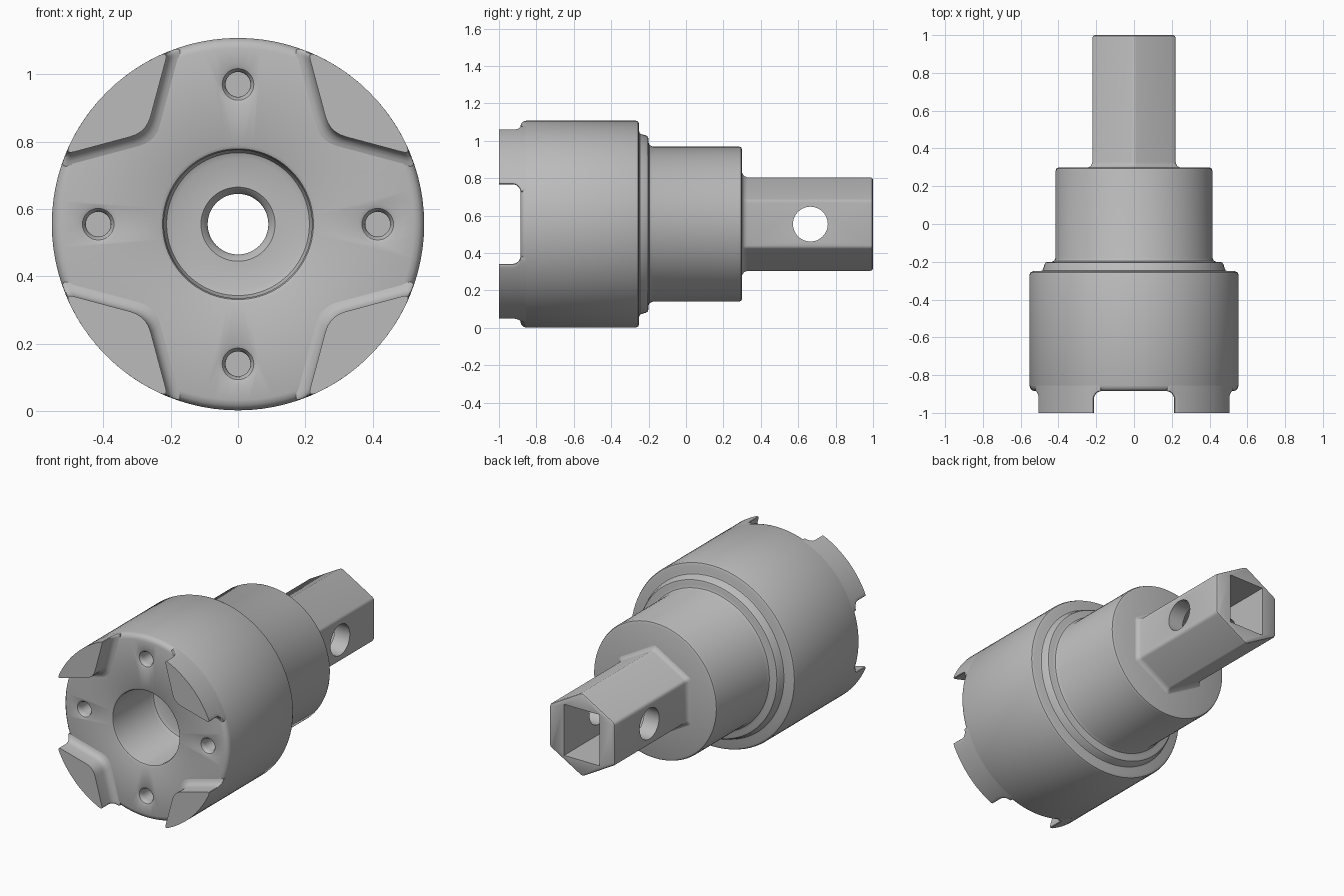
import bpy, bmesh, math
from mathutils import Vector

cube = bpy.data.objects.get("Cube")
if cube:
    bpy.data.objects.remove(cube, do_unlink=True)

AXIS = 0.555   # height of the main axis
R = 0.553      # outer radius

steel = bpy.data.materials.new("plain grey steel")
steel.use_nodes = True
grey = (0.5, 0.5, 0.5, 1)
steel.diffuse_color = grey
steel.node_tree.nodes["Principled BSDF"].inputs["Base Color"].default_value = grey


def loft(name, rings, wrap=False):
    """Skin equal-length rings of (x, y, z); z is measured from the axis."""
    bm = bmesh.new()
    loops = [[bm.verts.new((x, y, z + AXIS)) for x, y, z in ring] for ring in rings]
    pairs = list(zip(loops, loops[1:]))
    if wrap:
        pairs.append((loops[-1], loops[0]))
    else:
        bm.faces.new(loops[0])
        bm.faces.new(loops[-1])
    for a, b in pairs:
        for i in range(len(a)):
            j = (i + 1) % len(a)
            bm.faces.new((a[i], a[j], b[j], b[i]))
    bmesh.ops.recalc_face_normals(bm, faces=bm.faces)
    mesh = bpy.data.meshes.new(name)
    bm.to_mesh(mesh)
    bm.free()
    mesh.materials.append(steel)
    obj = bpy.data.objects.new(name, mesh)
    bpy.context.collection.objects.link(obj)
    return obj


def lathe(name, profile, n=96, cx=0, cz=0, wrap=False):
    """Turn (radius, y) points about a line parallel to y."""
    angles = [2 * math.pi * i / n for i in range(n)]
    rings = [[(cx + r * math.cos(a), y, cz + r * math.sin(a)) for a in angles]
             for r, y in profile]
    return loft(name, rings, wrap)


def rounded(points, radii, steps=5):
    """Round the corners of a closed 2D outline; zero keeps a point."""
    out = []
    for i, (p, r) in enumerate(zip(points, radii)):
        p = Vector(p)
        if r == 0:
            out.append(p)
            continue
        a = p + (Vector(points[i - 1]) - p).normalized() * r
        b = p + (Vector(points[(i + 1) % len(points)]) - p).normalized() * r
        for k in range(steps + 1):
            t = k / steps
            out.append(a * (1 - t) ** 2 + p * 2 * t * (1 - t) + b * t * t)
    return out


def activate(obj):
    bpy.ops.object.select_all(action='DESELECT')
    obj.select_set(True)
    bpy.context.view_layer.objects.active = obj


def cut(obj, cutter):
    activate(obj)
    mod = obj.modifiers.new("cut", 'BOOLEAN')
    mod.operation = 'DIFFERENCE'
    mod.solver = 'EXACT'
    mod.object = cutter
    bpy.ops.object.modifier_apply(modifier=mod.name)
    bpy.data.objects.remove(cutter, do_unlink=True)


def smooth(obj, degrees=32):
    activate(obj)
    bpy.ops.object.shade_smooth_by_angle(angle=math.radians(degrees))


# Turned body: front bore, through hole, stepped outside with eased edges
profile = [
    (0.09, 0.30), (0.09, -0.47), (0.095, -0.485), (0.11, -0.50),
    (0.195, -0.50), (0.212, -0.507), (0.22, -0.525),
    (0.22, -0.87), (0.224, -0.88), (0.234, -0.885),
    (R - 0.03, -0.885), (R - 0.015, -0.881), (R - 0.004, -0.87), (R, -0.855),
    (R, -0.268), (R - 0.005, -0.256), (R - 0.018, -0.25),
    (0.495, -0.25), (0.485, -0.246), (0.48, -0.236), (0.474, -0.214),
    (0.467, -0.204), (0.455, -0.2), (0.435, -0.2), (0.423, -0.195), (0.415, -0.18),
    (0.415, 0.282), (0.41, 0.295), (0.397, 0.30),
]
body = lathe("stepped_body", profile, wrap=True)

# Four blind holes with eased mouths in the front face
for k in range(4):
    a = k * math.pi / 2
    cutter = lathe("hole_cutter",
                   [(0.064, -0.90), (0.06, -0.885), (0.047, -0.88), (0.04, -0.87),
                    (0.037, -0.855), (0.037, -0.74)],
                   32, 0.415 * math.cos(a), 0.415 * math.sin(a))
    cut(body, cutter)
smooth(body)


# Four front lugs: wedge outlines that flare into the face
def lug_ring(y, grow, turn):
    apex = 0.385 - grow / math.sin(math.pi / 3)
    t = (-apex + math.sqrt(apex ** 2 - 4 * (apex ** 2 - R ** 2))) / 2
    end = math.atan2(t * math.sin(math.pi / 3), apex + t / 2)
    arc = [end * (1 - k / 6) for k in range(13)]
    pts = [(apex, 0)] + [(R * math.cos(a), R * math.sin(a)) for a in arc]
    radii = [0.05, 0.025] + [0] * 11 + [0.025]
    c, s = math.cos(turn), math.sin(turn)
    return [(p.x * c - p.y * s, y, p.x * s + p.y * c) for p in rounded(pts, radii)]


LUG = [(-1, 0), (-0.925, 0), (-0.908, 0.004), (-0.895, 0.013),
       (-0.888, 0.024), (-0.884, 0.036), (-0.855, 0.036)]
for k, place in enumerate(("upper_left", "upper_right", "lower_right", "lower_left")):
    turn = math.pi / 4 + k * math.pi / 2
    smooth(loft(place + "_lug", [lug_ring(y, g, turn) for y, g in LUG]))

# Hexagonal shaft with a flared root and eased end
hexagon = [(0.254 * math.sin(k * math.pi / 3), 0.254 * math.cos(k * math.pi / 3))
           for k in range(6)]
outline = rounded(hexagon, [0.014] * 6, 3)
SHAFT = [(0.28, 1.1), (0.3, 1.1), (0.304, 1.06), (0.312, 1.025), (0.328, 1),
         (0.984, 1), (0.995, 0.985), (1, 0.95)]
shaft = loft("hex_shaft", [[(p.x * s, y, p.y * s) for p in outline] for y, s in SHAFT])

# Rectangular socket down the shaft
W, H = 0.118, 0.155
corners = [(-W, -H), (W, -H), (W, H), (-W, H)]
cut(shaft, loft("socket_cutter", [[(x, y, z) for x, z in corners] for y in (0.2, 1.1)]))

# Cross hole through the shaft sides
ring = [(0.665 + 0.093 * math.cos(a), 0.093 * math.sin(a))
        for a in (2 * math.pi * i / 48 for i in range(48))]
cut(shaft, loft("cross_cutter", [[(x, y, z) for y, z in ring] for x in (-0.4, 0.4)]))
smooth(shaft)
